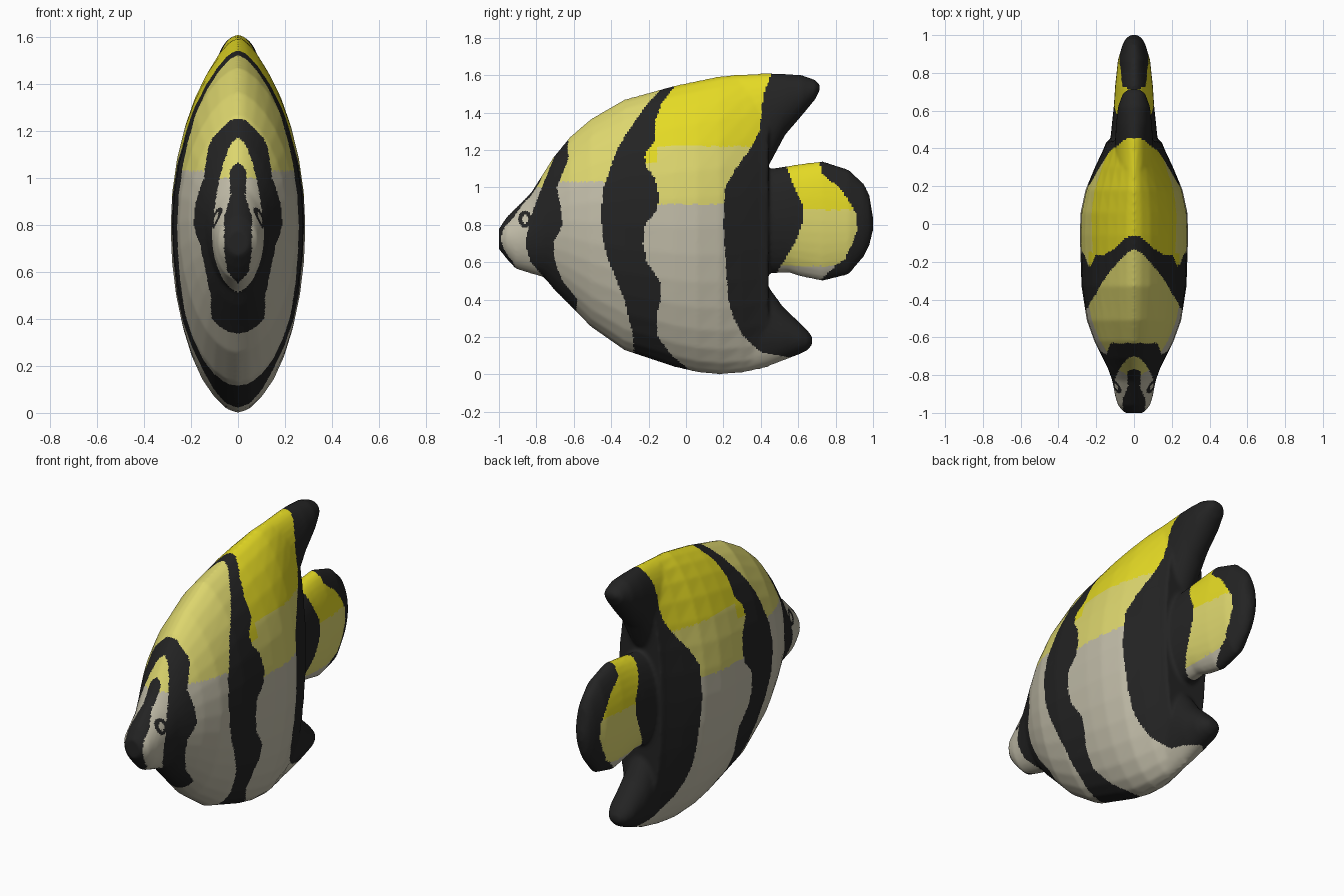
import bpy
import bmesh
import math

if "Cube" in bpy.data.objects:
    bpy.data.objects.remove(bpy.data.objects["Cube"], do_unlink=True)

SIDES = 32


def material(name, colour):
    mat = bpy.data.materials.new(name)
    mat.use_nodes = True
    rgba = (*colour, 1.0)
    mat.diffuse_color = rgba
    mat.node_tree.nodes["Principled BSDF"].inputs["Base Color"].default_value = rgba
    return mat


def lookup(points, value):
    """Piecewise linear curve through (input, output) points."""
    if value <= points[0][0]:
        return points[0][1]
    for (a, fa), (b, fb) in zip(points, points[1:]):
        if value <= b:
            return fa + (fb - fa) * (value - a) / (b - a)
    return points[-1][1]


def loft(bm, stations, top_power=1.0, bottom_power=1.0):
    """Closed tube along y through stations (y, bottom, top, half_width)."""
    rings = []
    for y, bottom, top, width in stations:
        middle, radius = (bottom + top) / 2, (top - bottom) / 2
        ring = []
        for i in range(SIDES):
            angle = math.tau * i / SIDES
            c, s = math.cos(angle), math.sin(angle)
            power = top_power if s > 0 else bottom_power
            x = math.copysign(abs(c) ** power, c) * width
            ring.append(bm.verts.new((x, y, middle + radius * s)))
        rings.append(ring)
    for first, second in zip(rings, rings[1:]):
        for i in range(SIDES):
            j = (i + 1) % SIDES
            bm.faces.new((first[i], first[j], second[j], second[i]))
    bm.faces.new(rings[0])
    bm.faces.new(rings[-1])


bm = bmesh.new()

# Deep flattened body with a pointed snout
loft(bm, [
    (-1.0, .67, .78, .05), (-.96, .62, .84, .085), (-.91, .565, .89, .1),
    (-.83, .54, .97, .115), (-.76, .52, 1.08, .14), (-.71, .46, 1.16, .165),
    (-.62, .37, 1.27, .21), (-.51, .256, 1.365, .25), (-.33, .13, 1.47, .278),
    (-.06, .04, 1.545, .287), (.06, .012, 1.57, .283), (.18, 0, 1.595, .257),
    (.3, .01, 1.605, .207), (.4, .03, 1.61, .16), (.44, .04, 1.61, .145),
], 1.25, 1.05)

# Upper fin lobe
loft(bm, [
    (.3, 1.06, 1.6, .1), (.45, 1.13, 1.61, .1), (.53, 1.28, 1.607, .095),
    (.62, 1.385, 1.6, .085), (.69, 1.47, 1.575, .06), (.715, 1.52, 1.55, .03),
])

# Lower fin lobe
loft(bm, [
    (.3, .01, .55, .1), (.44, .045, .47, .1), (.52, .075, .36, .095),
    (.61, .11, .275, .08), (.65, .13, .235, .06), (.675, .16, .2, .03),
])

# Tail fin
loft(bm, [
    (.3, .65, 1.0, .12), (.45, .54, 1.1, .125), (.55, .545, 1.115, .115),
    (.61, .525, 1.125, .108), (.73, .5, 1.14, .1), (.87, .535, 1.095, .085),
    (.95, .63, 1.02, .06), (.98, .69, .96, .045), (1.0, .77, .84, .02),
])

bmesh.ops.recalc_face_normals(bm, faces=bm.faces)
mesh = bpy.data.meshes.new("fish_body")
bm.to_mesh(mesh)
bm.free()
fish = bpy.data.objects.new("fish_body", mesh)
bpy.context.collection.objects.link(fish)

# Fuse the parts into one skin with soft joins
remesh = fish.modifiers.new("fuse", "REMESH")
remesh.mode = "VOXEL"
remesh.voxel_size = 0.01
soften = fish.modifiers.new("soften", "SMOOTH")
soften.factor = 0.5
soften.iterations = 6
graph = bpy.context.evaluated_depsgraph_get()
fused = bpy.data.meshes.new_from_object(fish.evaluated_get(graph))
fish.modifiers.clear()
fish.data = fused
bpy.data.meshes.remove(mesh)
fused.name = "fish_body"

fused.materials.clear()
for name, colour in (
    ("black", (.017, .017, .017)),
    ("cream_grey", (.53, .50, .39)),
    ("pale_yellow", (.72, .67, .155)),
    ("bright_yellow", (.78, .70, .018)),
):
    fused.materials.append(material(name, colour))
BLACK, GREY, PALE, BRIGHT = range(4)

# Stripe edges as (height, y) curves
EYE_FRONT = [(.46, -.72), (.52, -.76), (.6, -.83), (.7, -.86), (.8, -.84),
             (.9, -.81), (1.0, -.77), (1.1, -.73), (1.17, -.7), (1.2, -.8)]
EYE_BACK = [(.32, -.59), (.4, -.58), (.5, -.66), (.6, -.7), (.7, -.71),
            (.8, -.66), (.9, -.67), (1.0, -.69), (1.15, -.63), (1.25, -.63)]
MID_FRONT = [(.13, -.28), (.2, -.28), (.4, -.33), (.6, -.41), (.7, -.44),
             (.85, -.457), (1.0, -.44), (1.2, -.37), (1.3, -.31),
             (1.43, -.22), (1.53, -.13)]
MID_BACK = [(0, .05), (.1, -.075), (.2, -.15), (.3, -.16), (.4, -.135),
            (.5, -.14), (.6, -.21), (.7, -.23), (.8, -.22), (.88, -.155),
            (.95, -.145), (1.05, -.165), (1.12, -.22), (1.18, -.22),
            (1.25, -.165), (1.35, -.165), (1.45, -.13), (1.54, -.06)]
REAR_FRONT = [(.085, .7), (.095, .53), (.12, .4), (.2, .31), (.3, .255),
              (.4, .225), (.8, .2), (1.0, .21), (1.1, .265), (1.2, .34),
              (1.3, .395), (1.5, .415), (1.6, .455)]
REAR_BACK = [(.53, .475), (.6, .52), (.7, .58), (.8, .62), (.9, .625),
             (1.0, .58), (1.1, .54)]
TAIL_EDGE = [(.5, .715), (.58, .8), (.62, .85), (.7, .89), (.77, .915),
             (.85, .915), (.93, .87), (1.0, .82), (1.07, .73), (1.14, .715)]
NOSE_STRIPE = [(.55, 0), (.6, .045), (.7, .06), (.84, .058), (.93, .03),
               (1.0, .036), (1.04, .03), (1.07, 0)]


def shade(z, pale_from, bright_from):
    if z > bright_from:
        return BRIGHT
    return PALE if z > pale_from else GREY


def marking(x, y, z):
    # Eye ring with a light centre
    eye = math.hypot((y + .86) / .8, z - .83)
    if y < -.8 and eye < .045:
        return GREY if eye < .022 else BLACK
    # Snout and eye stripe
    if y < lookup(EYE_FRONT, z):
        return BLACK if abs(x) < lookup(NOSE_STRIPE, z) else shade(z, 1.0, 2)
    if y < lookup(EYE_BACK, z) and .3 < z < 1.26:
        return BLACK
    # Front panel and middle stripe
    if y < lookup(MID_FRONT, z):
        return shade(z, 1.03, 2)
    if y < lookup(MID_BACK, z):
        return BLACK
    # Middle panel and rear stripe with both fin lobes
    if y < lookup(REAR_FRONT, z):
        return shade(z, .91, 1.22 if y > -.15 else 1.13)
    if not .49 < z < 1.16 or y < lookup(REAR_BACK, z):
        return BLACK
    # Tail panel and dark tail rim
    if y < lookup(TAIL_EDGE, z):
        return shade(z, .58, .88)
    return BLACK


for face in fused.polygons:
    face.material_index = marking(*face.center)
    face.use_smooth = True
